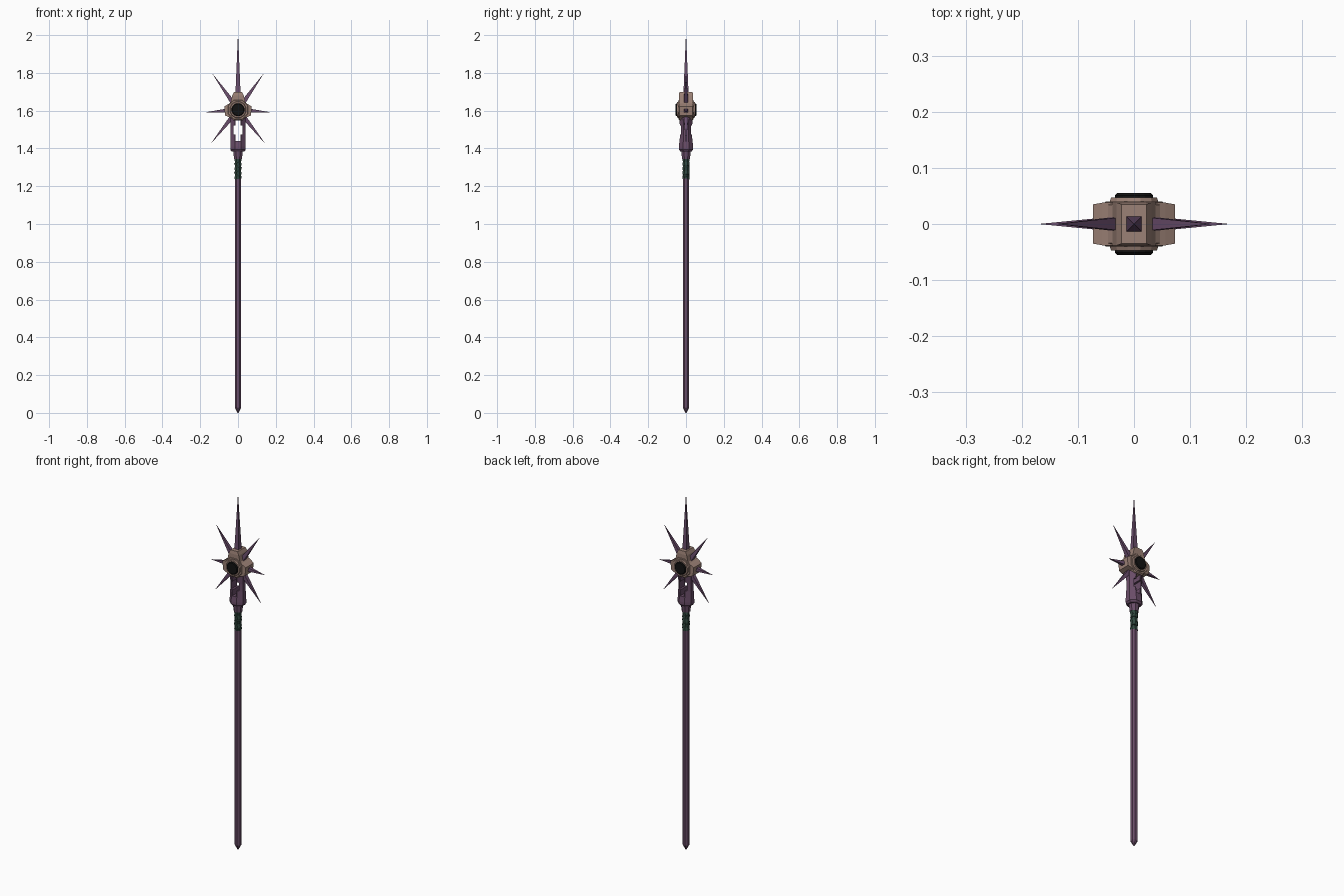
import bpy, bmesh, math
from mathutils import Vector, Matrix

if "Cube" in bpy.data.objects:
    bpy.data.objects.remove(bpy.data.objects["Cube"])


def mat(name, rgb):
    m = bpy.data.materials.new(name)
    m.diffuse_color = (*rgb, 1)
    m.use_nodes = True
    m.node_tree.nodes["Principled BSDF"].inputs["Base Color"].default_value = m.diffuse_color
    return m


PURPLE = mat("dusky purple", (0.145, 0.075, 0.14))
SPIKE = mat("spike purple", (0.145, 0.075, 0.15))
BONE = mat("bone tan", (0.33, 0.22, 0.18))
GREEN = mat("dark green wrap", (0.03, 0.065, 0.05))
BLACK = mat("black", (0.006, 0.006, 0.006))
HUB_Z = 1.605


def loft(name, rings, sides, material, matrix=Matrix(), twist=0.5):
    """Stack of flat-sided rings (z, rx, ry); flats face the axes when twist is 0.5."""
    bm = bmesh.new()
    k = 1 / math.cos(math.pi / sides)
    prev = None
    for z, rx, ry in rings:
        ring = []
        for i in range(sides):
            a = 2 * math.pi * (i + twist) / sides
            ring.append(bm.verts.new((rx * k * math.cos(a), ry * k * math.sin(a), z)))
        if prev:
            for i in range(sides):
                j = (i + 1) % sides
                bm.faces.new((prev[i], prev[j], ring[j], ring[i]))
        else:
            bm.faces.new(ring[::-1])
        prev = ring
    bm.faces.new(prev)
    bmesh.ops.remove_doubles(bm, verts=bm.verts, dist=1e-6)
    bmesh.ops.transform(bm, matrix=matrix, verts=bm.verts)
    bmesh.ops.recalc_face_normals(bm, faces=bm.faces)
    me = bpy.data.meshes.new(name)
    bm.to_mesh(me)
    bm.free()
    me.materials.append(material)
    ob = bpy.data.objects.new(name, me)
    bpy.context.collection.objects.link(ob)
    return ob


def box(name, size, loc):
    bpy.ops.mesh.primitive_cube_add(size=1, location=loc)
    ob = bpy.context.object
    ob.name = name
    ob.scale = size
    return ob


# Shaft with pointed foot
loft("shaft", [(0, 0.003, 0.003), (0.028, 0.017, 0.017), (1.25, 0.017, 0.017)], 8, PURPLE)

# Grip: core with slightly tilted wrapped bands
loft("grip_core", [(1.235, 0.0155, 0.0155), (1.36, 0.0155, 0.0155)], 8, GREEN)
for i in range(5):
    tilt = Matrix.Translation((0, 0, 1.246 + i * 0.0235)) @ \
        Matrix.Rotation(0.22 * (-1) ** i, 4, 'Y') @ Matrix.Rotation(0.12, 4, 'X')
    loft("grip_band", [(-0.010, 0.0175, 0.0175), (0.010, 0.0185, 0.0185)], 8, GREEN, tilt)

# Collar and head housing
loft("collar", [(1.345, 0.021, 0.021), (1.385, 0.025, 0.025), (1.392, 0.025, 0.025)], 8, PURPLE)
head = loft("head_housing", [(1.384, 0.034, 0.030), (1.394, 0.041, 0.038), (1.41, 0.041, 0.038),
                             (1.47, 0.039, 0.031), (1.51, 0.039, 0.031),
                             (1.555, 0.041, 0.036), (1.58, 0.038, 0.034)], 8, PURPLE)

# Cross-shaped window cut through the housing
for cutter in (box("cross_cutter_tall", (0.024, 0.3, 0.110), (0, 0, 1.495)),
               box("cross_cutter_wide", (0.046, 0.3, 0.048), (0, 0, 1.497))):
    mod = head.modifiers.new("cut", 'BOOLEAN')
    mod.operation = 'DIFFERENCE'
    mod.object = cutter
    mod.solver = 'EXACT'
    bpy.context.view_layer.update()
    bpy.context.view_layer.objects.active = head
    bpy.ops.object.modifier_apply(modifier=mod.name)
    bpy.data.objects.remove(cutter)

# Hub: drum, ring and eye disc, all along y
along_y = Matrix.Translation((0, 0, HUB_Z)) @ Matrix.Rotation(math.pi / 2, 4, 'X')
loft("hub_drum", [(-0.040, 0.050, 0.050), (-0.034, 0.056, 0.056),
                  (0.034, 0.056, 0.056), (0.040, 0.050, 0.050)], 8, BONE, along_y)
loft("hub_ring", [(-0.047, 0.041, 0.041), (-0.038, 0.044, 0.044),
                  (0.038, 0.044, 0.044), (0.047, 0.041, 0.041)], 12, BONE, along_y)
loft("eye_disc", [(-0.055, 0.030, 0.030), (-0.051, 0.034, 0.034),
                  (0.051, 0.034, 0.034), (0.055, 0.030, 0.030)], 16, BLACK, along_y)

# Knuckle blocks on top and both sides of the hub
for name, angle, reach, half in (("top_knuckle", 0, 0.093, 0.031),
                                 ("right_knuckle", 96, 0.071, 0.033),
                                 ("left_knuckle", -96, 0.071, 0.033)):
    turn = Matrix.Translation((0, 0, HUB_Z)) @ Matrix.Rotation(math.radians(angle), 4, 'Y')
    loft(name, [(0.03, half + 0.010, 0.038), (reach - 0.018, half, 0.038),
                (reach, half - 0.009, 0.035)], 4, BONE, turn)

# Spikes: four-sided, aimed from the hub centre to their tips
tips = [(0, 2.0)] + [(s * x, z) for s in (1, -1)
                     for x, z in ((0.135, 1.795), (0.166, 1.592), (0.142, 1.428))]
for x, z in tips:
    v = Vector((x, 0, z - HUB_Z))
    angle = math.atan2(v.x, v.z)
    turn = Matrix.Translation((0, 0, HUB_Z)) @ Matrix.Rotation(angle, 4, 'Y')
    w = 0.014 if x == 0 else 0.013
    start = 0.075 if x == 0 else 0.035
    loft("spike", [(start, w, w), (start + 0.3 * (v.length - start), w * 0.72, w * 0.72),
                   (v.length, 0.0004, 0.0004)], 4, SPIKE, turn)
